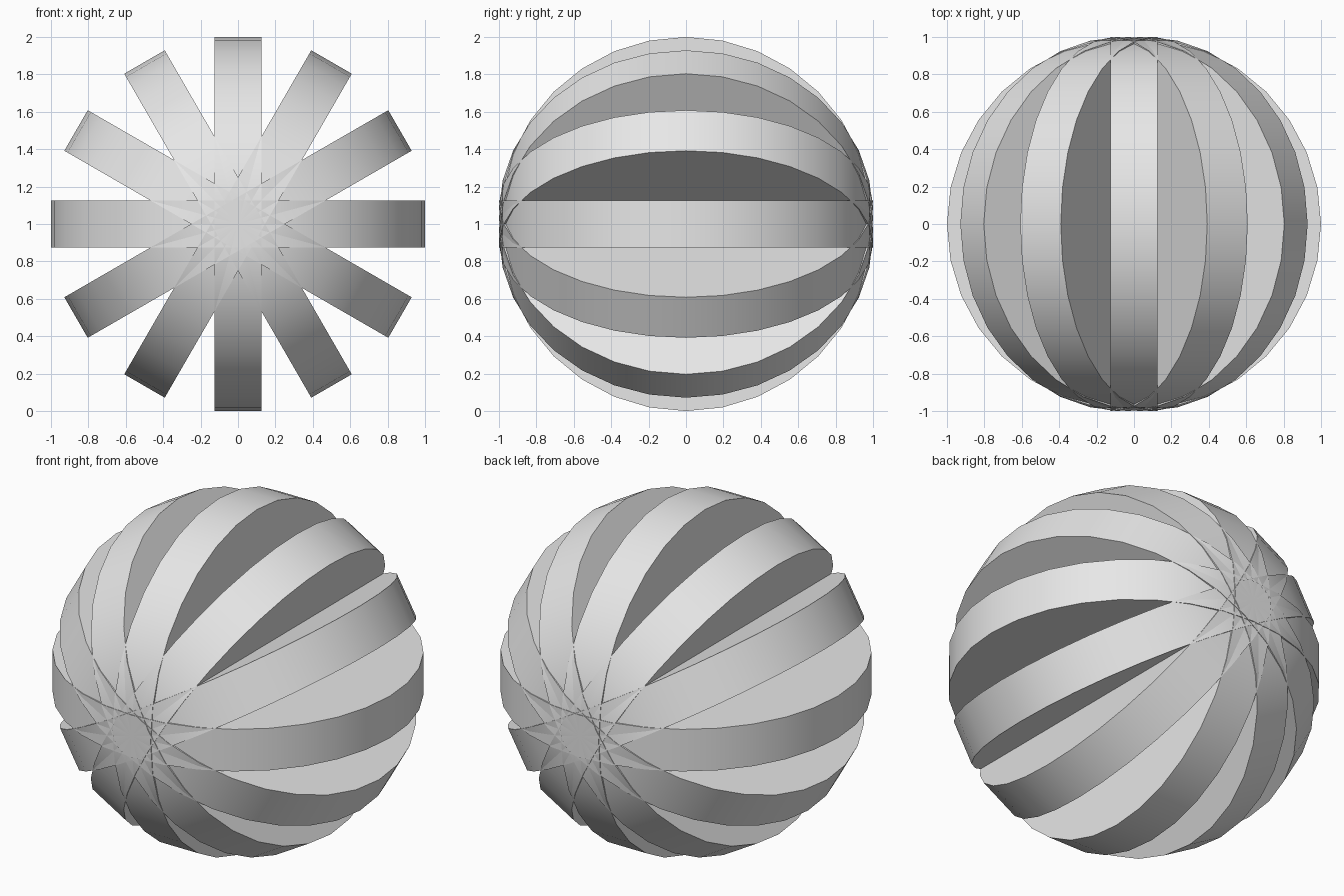
import bpy, math

if "Cube" in bpy.data.objects:
    bpy.data.objects.remove(bpy.data.objects["Cube"])

RADIUS, WIDTH, COUNT, SIDES = 1.0, 0.25, 6, 32

grey = bpy.data.materials.new("light grey")
grey.diffuse_color = (0.8, 0.8, 0.8, 1)
grey.use_nodes = True
grey.node_tree.nodes["Principled BSDF"].inputs["Base Color"].default_value = grey.diffuse_color

# Solid discs sharing one centre, fanned evenly about the front-to-back axis
for i in range(COUNT):
    bpy.ops.mesh.primitive_cylinder_add(
        vertices=SIDES, radius=RADIUS, depth=WIDTH,
        location=(0, 0, RADIUS), rotation=(0, i * math.pi / COUNT, 0))
    disc = bpy.context.object
    disc.name = f"disc_{i + 1}"
    disc.data.materials.append(grey)
    # Smooth rims, crisp flat caps
    bpy.ops.object.shade_smooth_by_angle(angle=math.radians(30))
